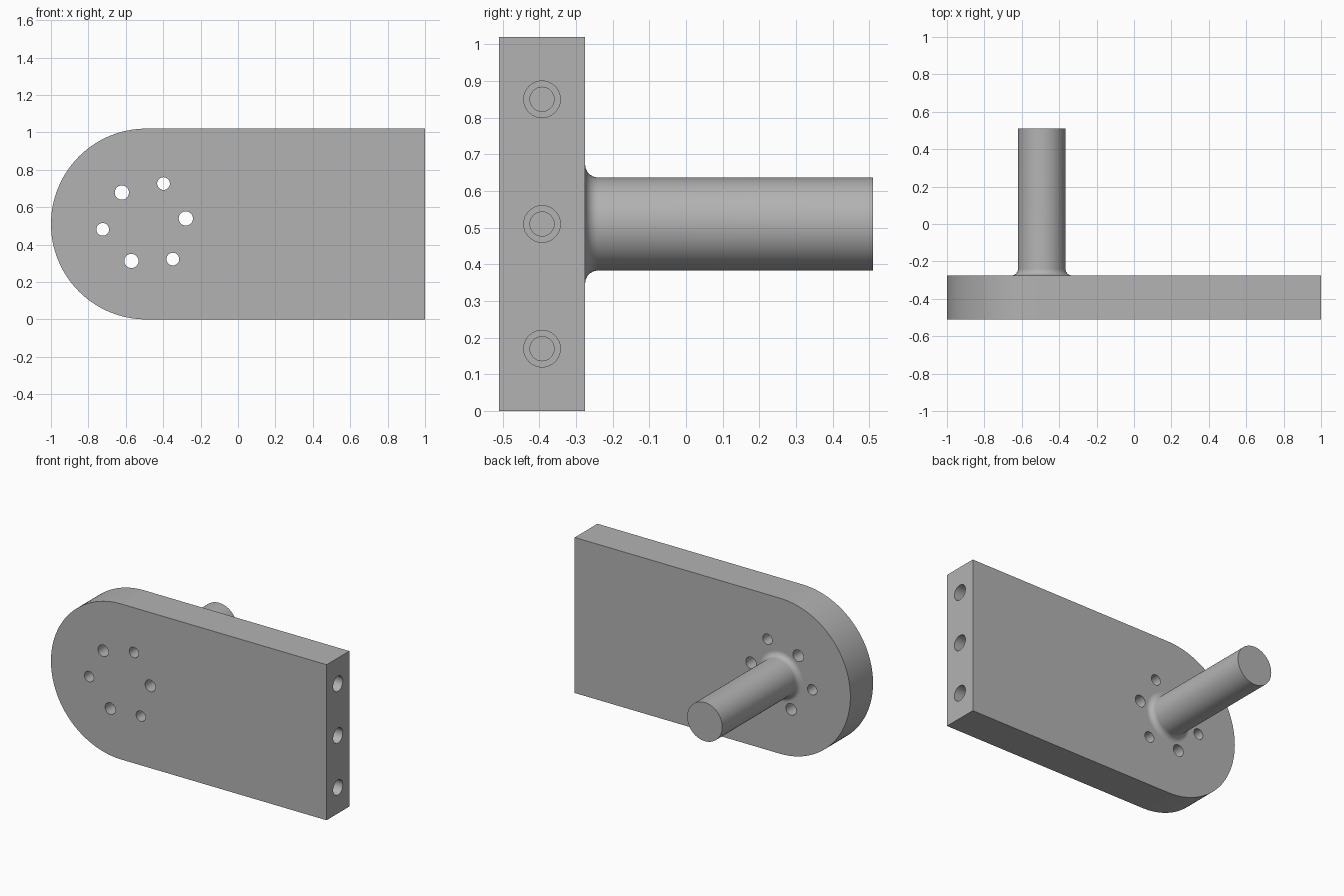
import bpy, bmesh, math
from mathutils import Matrix

if "Cube" in bpy.data.objects:
    bpy.data.objects.remove(bpy.data.objects["Cube"])

FRONT, BACK, END = -0.51, -0.275, 0.51   # y of plate front, plate back, pin tip
R = 0.51                                 # plate nose radius, also half its height
CX, CZ = -0.49, 0.51                     # pin axis

grey = bpy.data.materials.new("steel_grey")
grey.diffuse_color = (0.45, 0.45, 0.45, 1)
grey.use_nodes = True
grey.node_tree.nodes["Principled BSDF"].inputs["Base Color"].default_value = grey.diffuse_color


def make_object(name, bm):
    bmesh.ops.recalc_face_normals(bm, faces=bm.faces)
    mesh = bpy.data.meshes.new(name)
    bm.to_mesh(mesh)
    bm.free()
    mesh.materials.append(grey)
    obj = bpy.data.objects.new(name, mesh)
    bpy.context.collection.objects.link(obj)
    return obj


def smooth(obj):
    bpy.ops.object.select_all(action='DESELECT')
    obj.select_set(True)
    bpy.context.view_layer.objects.active = obj
    bpy.ops.object.shade_smooth_by_angle(angle=math.radians(30))


def lathe(bm, profile, matrix, steps=64):
    """Spin (radius, height) points about local z, capping where radius is 0."""
    verts = [bm.verts.new((r, 0, h)) for r, h in profile]
    edges = [bm.edges.new(pair) for pair in zip(verts, verts[1:])]
    spun = bmesh.ops.spin(bm, geom=verts + edges, cent=(0, 0, 0), axis=(0, 0, 1),
                          angle=math.tau, steps=steps, use_duplicate=False)
    new = [v for v in bm.verts if not v.tag]
    bmesh.ops.remove_doubles(bm, verts=new, dist=1e-5)
    new = [v for v in bm.verts if not v.tag]
    bmesh.ops.transform(bm, matrix=matrix, verts=new)
    for v in new:
        v.tag = True


along_y = Matrix.Rotation(-math.pi / 2, 4, 'X')   # local z -> +y
along_x = Matrix.Rotation(math.pi / 2, 4, 'Y')    # local z -> +x

# Plate: straight bar with one half-round end
bm = bmesh.new()
outline = [(1, 0), (1, 2 * R)]
for i in range(65):
    a = math.pi / 2 + math.pi * i / 64
    outline.append((CX + R * math.cos(a), CZ + R * math.sin(a)))
face = bm.faces.new([bm.verts.new((x, FRONT, z)) for x, z in outline])
ext = bmesh.ops.extrude_face_region(bm, geom=[face])
bmesh.ops.translate(bm, vec=(0, BACK - FRONT, 0),
                    verts=[g for g in ext["geom"] if isinstance(g, bmesh.types.BMVert)])
plate = make_object("plate", bm)

# Hole cutters: two interleaved rings of three through holes, three stepped end holes
bm = bmesh.new()
for ring, radius, start in ((0.213, 0.038, 8), (0.235, 0.034, 67)):
    for k in range(3):
        a = math.radians(start + 120 * k)
        pos = Matrix.Translation((CX + ring * math.cos(a), FRONT - 0.05, CZ + ring * math.sin(a)))
        lathe(bm, [(0, 0), (radius, 0), (radius, 0.35), (0, 0.35)], pos @ along_y, 32)
for z in (0.17, 0.51, 0.85):
    pos = Matrix.Translation((1, (FRONT + BACK) / 2, z))
    lathe(bm, [(0, 0.05), (0.05, 0.05), (0.05, -0.25), (0.033, -0.25), (0.033, -0.35), (0, -0.35)],
          pos @ along_x, 32)
cutter = make_object("hole_cutter", bm)
cutter.hide_render = True
cutter.hide_set(True)

cut = plate.modifiers.new("holes", 'BOOLEAN')
cut.operation = 'DIFFERENCE'
cut.solver = 'EXACT'
cut.object = cutter
bpy.context.view_layer.objects.active = plate
bpy.ops.object.modifier_apply(modifier=cut.name)
bpy.data.objects.remove(cutter)
smooth(plate)

# Pin: round shaft with a fillet where it meets the plate
pin_r, fillet = 0.127, 0.035
profile = []
for i in range(9):
    a = math.pi / 2 * i / 8
    profile.append((pin_r + fillet * (1 - math.sin(a)), BACK + fillet * (1 - math.cos(a))))
profile += [(pin_r, END), (0, END)]
bm = bmesh.new()
lathe(bm, profile, Matrix.Translation((CX - 0.003, 0, CZ)) @ along_y)
# normals of the open-based shell are made consistent and outward by make_object
smooth(make_object("pin", bm))
